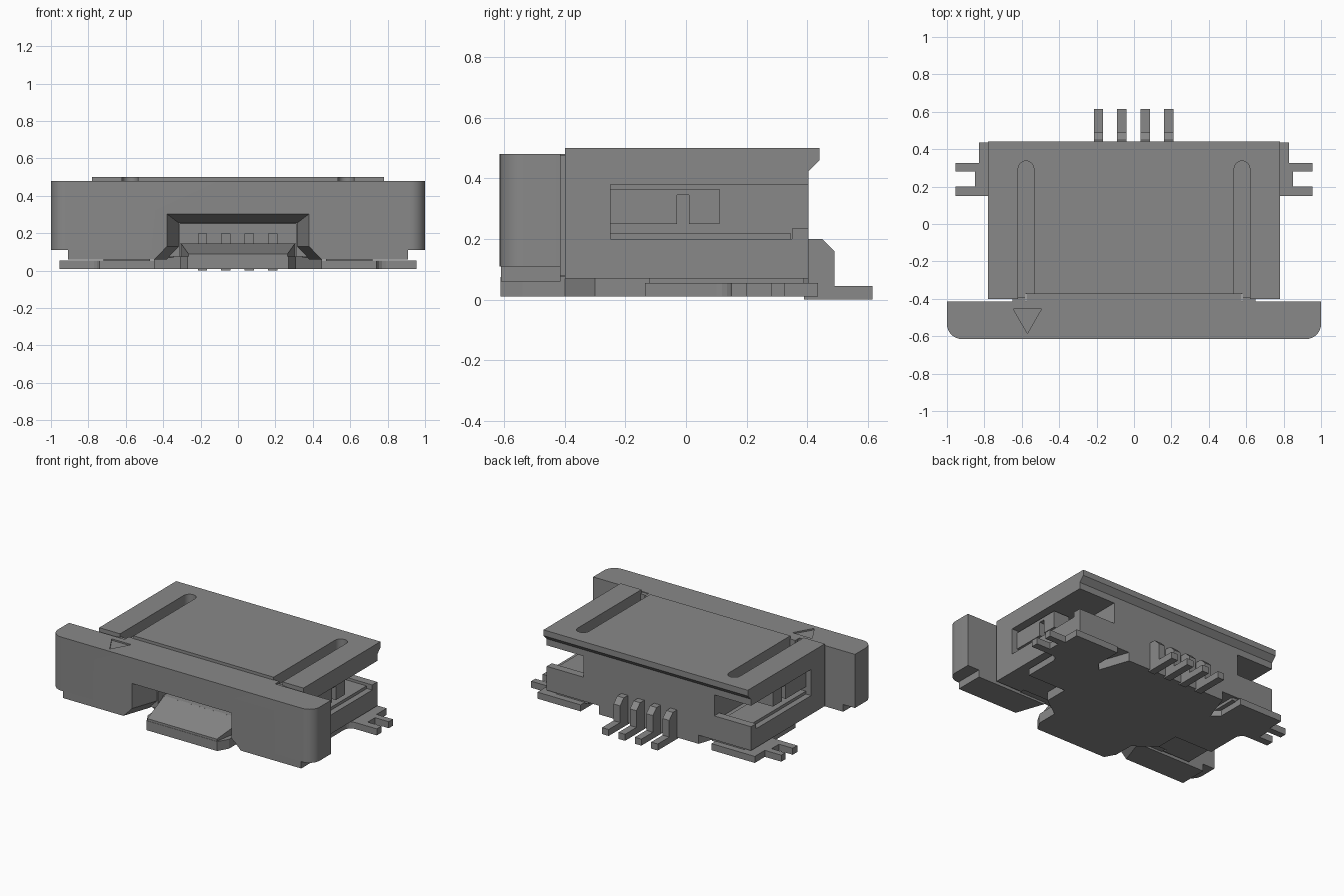
import bpy, bmesh, math

cube = bpy.data.objects.get("Cube")
if cube:
    bpy.data.objects.remove(cube, do_unlink=True)

grey = bpy.data.materials.new("plain grey")
grey.use_nodes = True
colour = (0.25, 0.25, 0.25, 1)
grey.diffuse_color = colour
grey.node_tree.nodes["Principled BSDF"].inputs["Base Color"].default_value = colour


def loft(name, first, second):
    """Solid between two matching outlines."""
    bm = bmesh.new()
    a = [bm.verts.new(p) for p in first]
    b = [bm.verts.new(p) for p in second]
    bm.faces.new(a)
    bm.faces.new(b[::-1])
    for i in range(len(a)):
        j = (i + 1) % len(a)
        bm.faces.new((a[i], b[i], b[j], a[j]))
    bmesh.ops.recalc_face_normals(bm, faces=bm.faces)
    mesh = bpy.data.meshes.new(name)
    bm.to_mesh(mesh)
    bm.free()
    mesh.materials.append(grey)
    ob = bpy.data.objects.new(name, mesh)
    bpy.context.collection.objects.link(ob)
    return ob


def prism(name, axis, pts, lo, hi):
    """Extrude a 2D outline along x, y or z."""
    place = {"x": lambda p, d: (d, p[0], p[1]),
             "y": lambda p, d: (p[0], d, p[1]),
             "z": lambda p, d: (p[0], p[1], d)}[axis]
    return loft(name, [place(p, lo) for p in pts], [place(p, hi) for p in pts])


def box(name, x, y, z):
    return prism(name, "z", [(x[0], y[0]), (x[1], y[0]), (x[1], y[1]), (x[0], y[1])], *z)


def cut(target, *cutters):
    for c in cutters:
        c.hide_render = True
        mod = target.modifiers.new("cut", "BOOLEAN")
        mod.operation = "DIFFERENCE"
        mod.solver = "EXACT"
        mod.object = c
        bpy.context.view_layer.objects.active = target
        bpy.ops.object.modifier_apply(modifier=mod.name)
        bpy.data.objects.remove(c, do_unlink=True)


def span(side, a, b):
    return tuple(sorted((side * a, side * b)))


def arc(cx, cy, r, start, end, n=8):
    return [(cx + r * math.cos(math.radians(start + (end - start) * i / n)),
             cy + r * math.sin(math.radians(start + (end - start) * i / n)))
            for i in range(n + 1)]


# Housing with an overhanging rear lip
housing = prism("housing", "x", [(-0.40, 0.07), (0.405, 0.07), (0.405, 0.425),
                                 (0.44, 0.46), (0.44, 0.5), (-0.40, 0.5)], -0.78, 0.78)
cut(housing,
    box("front_step", (-0.58, 0.58), (-0.5, -0.375), (0.0, 0.6)),
    box("cable_slot", (-0.31, 0.31), (-0.5, 0.3), (0.145, 0.25)))
for s in (-1, 1):
    groove = [(s * x, y) for x, y in
              [(0.535, -0.6), (0.62, -0.6)] + arc(0.5775, 0.295, 0.0425, 0, 180)]
    cut(housing,
        box("side_pocket", span(s, 0.5, 0.9), (-0.25, 0.35), (0.2, 0.38)),
        box("rear_notch", span(s, 0.5, 0.9), (0.3, 0.5), (0.235, 0.38)),
        prism("top_groove", "z", groove, 0.43, 0.6))

# Sliding front bar with rounded front corners
outline = ([(1, -0.415), (-1, -0.415)] + arc(-0.92, -0.535, 0.08, 180, 270)
           + arc(0.92, -0.535, 0.08, 270, 360))
slider = prism("slider_bar", "z", outline, 0.11, 0.48)
foot = box("slider_foot", (-0.91, 0.91), (-0.61, -0.415), (0.06, 0.12))
bridge = box("slider_bridge", (-0.575, 0.575), (-0.43, -0.37), (0.075, 0.48))


def mouth(top, half, flare):
    return [(half, top), (half, 0.13), (flare, 0.06), (flare, 0),
            (-flare, 0), (-flare, 0.06), (-half, 0.13), (-half, top)]


for part in (slider, foot):
    cut(part, loft("mouth", [(x, -0.62, z) for x, z in mouth(0.305, 0.382, 0.452)],
                   [(x, -0.41, z) for x, z in mouth(0.25, 0.31, 0.38)]))
cut(bridge, box("mouth_rear", (-0.31, 0.31), (-0.5, -0.3), (0.0, 0.25)))
arrow = [(-0.645, -0.455), (-0.495, -0.455), (-0.57, -0.585)]
cut(slider, prism("arrow_cut", "z", arrow, 0.47, 0.6))

# Bottom plate running forward into a bevelled tongue
prism("bottom_plate", "z", [(-0.27, -0.612), (0.27, -0.612), (0.31, -0.54), (0.31, -0.4),
                            (0.45, -0.3), (0.45, 0.2), (0.38, 0.405),
                            (-0.38, 0.405), (-0.45, 0.2), (-0.45, -0.3),
                            (-0.31, -0.4), (-0.31, -0.54)], 0.01, 0.075)
loft("tongue", [(-0.265, -0.61, 0.012), (0.265, -0.61, 0.012),
                (0.265, -0.61, 0.09), (-0.265, -0.61, 0.09)],
     [(-0.305, -0.37, 0.012), (0.305, -0.37, 0.012),
      (0.305, -0.37, 0.146), (-0.305, -0.37, 0.146)])

for s, side in ((1, "left"), (-1, "right")):
    # Forked solder tabs
    tab = [(0.45, -0.135), (0.74, -0.135), (0.74, 0.1)] + arc(0.79, 0.1, 0.05, 180, 90, 4)
    tab += [(0.955, 0.15), (0.955, 0.2), (0.85, 0.2), (0.85, 0.28), (0.955, 0.28),
            (0.955, 0.325), (0.83, 0.325), (0.83, 0.435), (0.5, 0.435), (0.5, 0.25), (0.45, 0.2)]
    prism(side + "_solder_tab", "z", [(s * x, y) for x, y in tab], 0.01, 0.055)
    box(side + "_tab_spacer", span(s, 0.47, 0.72), (-0.12, 0.39), (0.05, 0.075))
    # Locking arm inside the side pocket
    arm = box(side + "_lock_arm", span(s, 0.62, 0.74), (-0.25, 0.11), (0.25, 0.365))
    cut(arm, box("arm_window", span(s, 0.6, 0.8), (-0.03, 0.01), (0.2, 0.345)))
    box(side + "_lock_rail", span(s, 0.55, 0.74), (-0.25, 0.345), (0.2, 0.22))
    # Arm shoulder joining bar and housing
    box(side + "_shoulder", span(s, 0.58, 0.65), (-0.42, -0.39), (0.08, 0.475))

# Row of contacts
for i in range(4):
    x = -0.19 + i * 0.125
    prism("contact_%d" % (i + 1), "x",
          [(0.39, 0), (0.615, 0), (0.615, 0.045), (0.49, 0.045), (0.49, 0.16),
           (0.45, 0.2), (0.39, 0.2)], x - 0.025, x + 0.025)
    box("inner_contact_%d" % (i + 1), (x - 0.025, x + 0.025), (-0.3, 0.3), (0.145, 0.2))

# Smooth the round corners, keep edges sharp
bpy.ops.object.select_all(action="DESELECT")
slider.select_set(True)
housing.select_set(True)
bpy.context.view_layer.objects.active = slider
bpy.ops.object.shade_smooth_by_angle(angle=math.radians(30))
